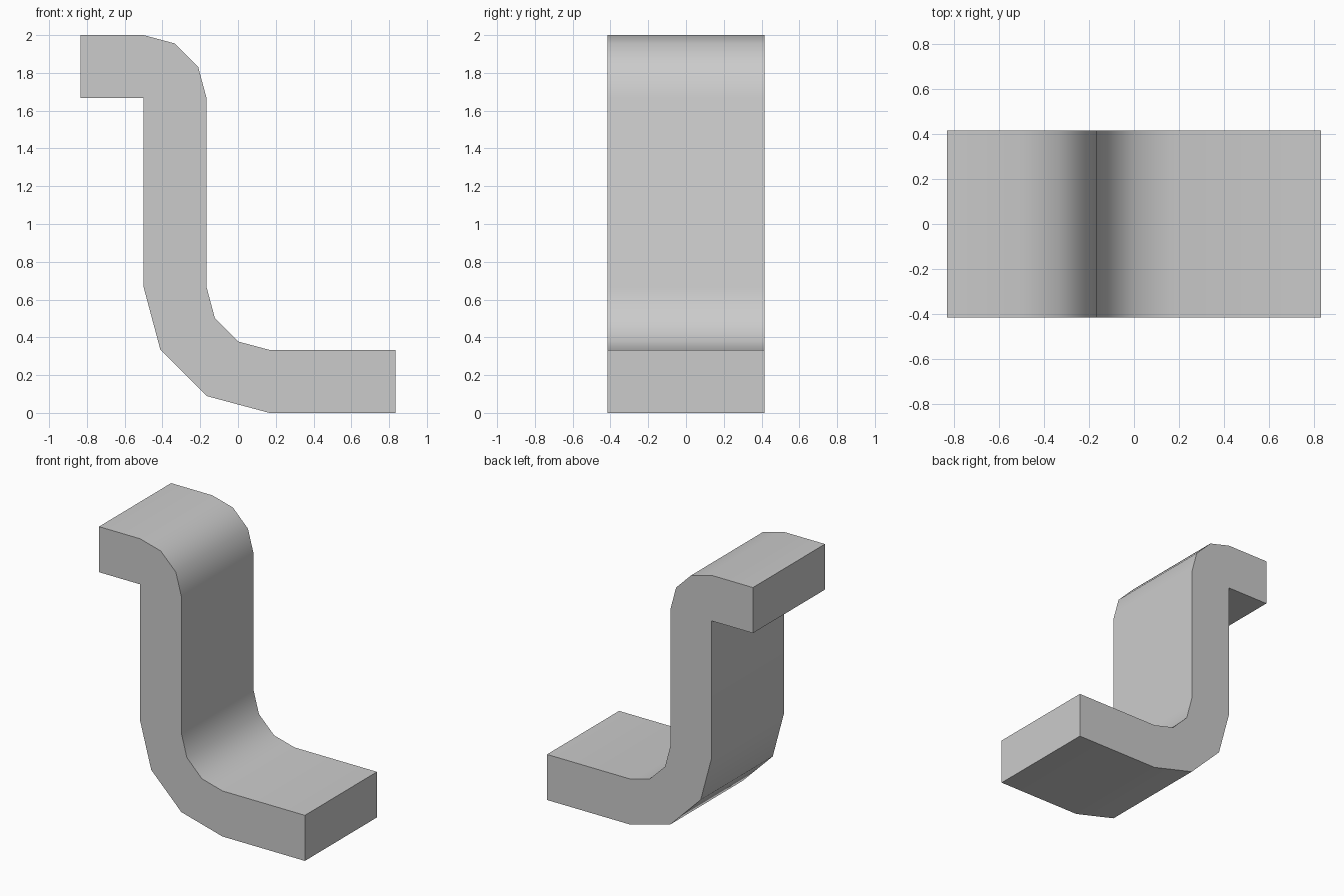
import bpy
import bmesh
import math

cube = bpy.data.objects.get("Cube")
if cube:
    bpy.data.objects.remove(cube, do_unlink=True)

U = 1 / 6            # base unit of the bracket
HALF_DEPTH = 2.5 * U


def arc(cx, cz, radius, start, end, steps=3):
    """Points on an arc in the XZ plane, angles in degrees."""
    pts = []
    for i in range(steps + 1):
        a = math.radians(start + (end - start) * i / steps)
        pts.append((cx + radius * math.cos(a), cz + radius * math.sin(a)))
    return pts


# Single grey material
grey = bpy.data.materials.new("light grey")
grey.use_nodes = True
colour = (0.6, 0.6, 0.6, 1.0)
grey.diffuse_color = colour
grey.node_tree.nodes["Principled BSDF"].inputs["Base Color"].default_value = colour

# Side profile: foot, outer bend, upright, top lip, top bend, inner bend
profile = [(5 * U, 2 * U), (5 * U, 0)]
profile += arc(U, 4 * U, 4 * U, 270, 180)
profile += [(-3 * U, 10 * U), (-5 * U, 10 * U), (-5 * U, 12 * U)]
profile += arc(-3 * U, 10 * U, 2 * U, 90, 0)
profile += arc(U, 4 * U, 2 * U, 180, 270)

# Extrude the profile along the depth
bm = bmesh.new()
face = bm.faces.new([bm.verts.new((x, -HALF_DEPTH, z)) for x, z in profile])
result = bmesh.ops.extrude_face_region(bm, geom=[face], use_keep_orig=True)
moved = [g for g in result["geom"] if isinstance(g, bmesh.types.BMVert)]
bmesh.ops.translate(bm, verts=moved, vec=(0, 2 * HALF_DEPTH, 0))
bmesh.ops.recalc_face_normals(bm, faces=bm.faces)

mesh = bpy.data.meshes.new("bent_bracket")
bm.to_mesh(mesh)
bm.free()
mesh.materials.append(grey)
bracket = bpy.data.objects.new("bent_bracket", mesh)
bpy.context.collection.objects.link(bracket)

# Smooth bends, sharp corners
bpy.ops.object.select_all(action='DESELECT')
bracket.select_set(True)
bpy.context.view_layer.objects.active = bracket
bpy.ops.object.shade_smooth_by_angle(angle=math.radians(40))
